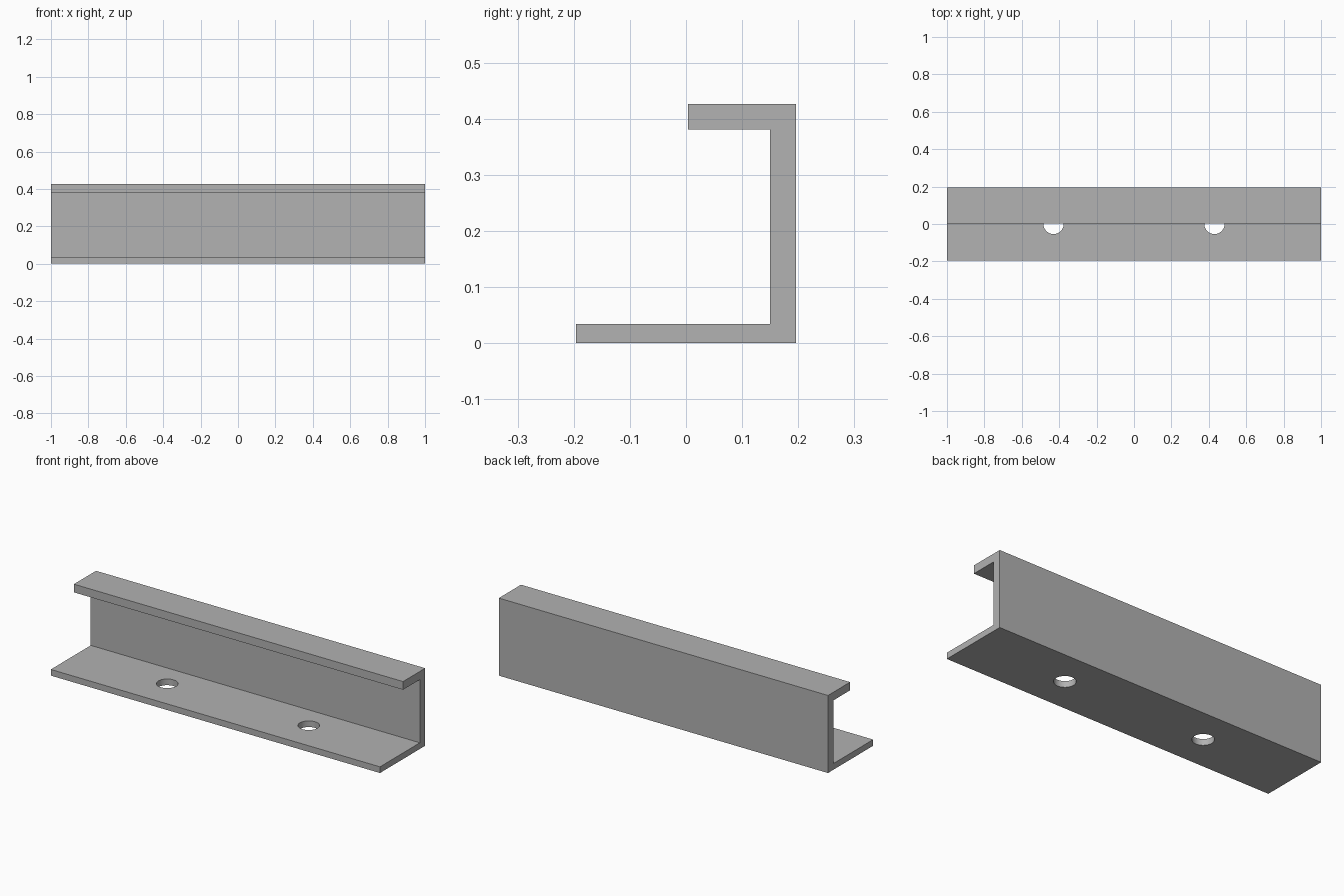
import bpy
import bmesh
from mathutils import Matrix

cube = bpy.data.objects.get("Cube")
if cube:
    bpy.data.objects.remove(cube, do_unlink=True)

# Single grey material
grey = bpy.data.materials.new("metal grey")
grey.use_nodes = True
colour = (0.445, 0.445, 0.445, 1)
grey.diffuse_color = colour
grey.node_tree.nodes["Principled BSDF"].inputs["Base Color"].default_value = colour


def add_object(name, bm):
    bmesh.ops.recalc_face_normals(bm, faces=bm.faces)
    mesh = bpy.data.meshes.new(name)
    bm.to_mesh(mesh)
    bm.free()
    mesh.materials.append(grey)
    obj = bpy.data.objects.new(name, mesh)
    bpy.context.collection.objects.link(obj)
    return obj


# Channel rail: wide base, back web and short upper lip, extruded along x
profile = [(-0.196, 0), (0.196, 0), (0.196, 0.426), (0.004, 0.426),
           (0.004, 0.381), (0.15, 0.381), (0.15, 0.034), (-0.196, 0.034)]
bm = bmesh.new()
end = bm.faces.new([bm.verts.new((-1, y, z)) for y, z in profile])
side = bmesh.ops.extrude_face_region(bm, geom=[end])
verts = [v for v in side["geom"] if isinstance(v, bmesh.types.BMVert)]
bmesh.ops.translate(bm, verts=verts, vec=(2, 0, 0))
rail = add_object("channel_rail", bm)

# Two round mounting holes through the base
bm = bmesh.new()
for x in (-0.43, 0.43):
    bmesh.ops.create_cone(bm, cap_ends=True, segments=48, radius1=0.054,
                          radius2=0.054, depth=0.2,
                          matrix=Matrix.Translation((x, 0, 0.02)))
cutter = add_object("hole_cutter", bm)
cut = rail.modifiers.new("mounting_holes", "BOOLEAN")
cut.operation = "DIFFERENCE"
cut.solver = "EXACT"
cut.object = cutter

# Apply the cut, then smooth only the hole walls
bpy.ops.object.select_all(action="DESELECT")
rail.select_set(True)
bpy.context.view_layer.objects.active = rail
bpy.ops.object.modifier_apply(modifier=cut.name)
bpy.data.objects.remove(cutter, do_unlink=True)
bpy.ops.object.shade_smooth_by_angle()
